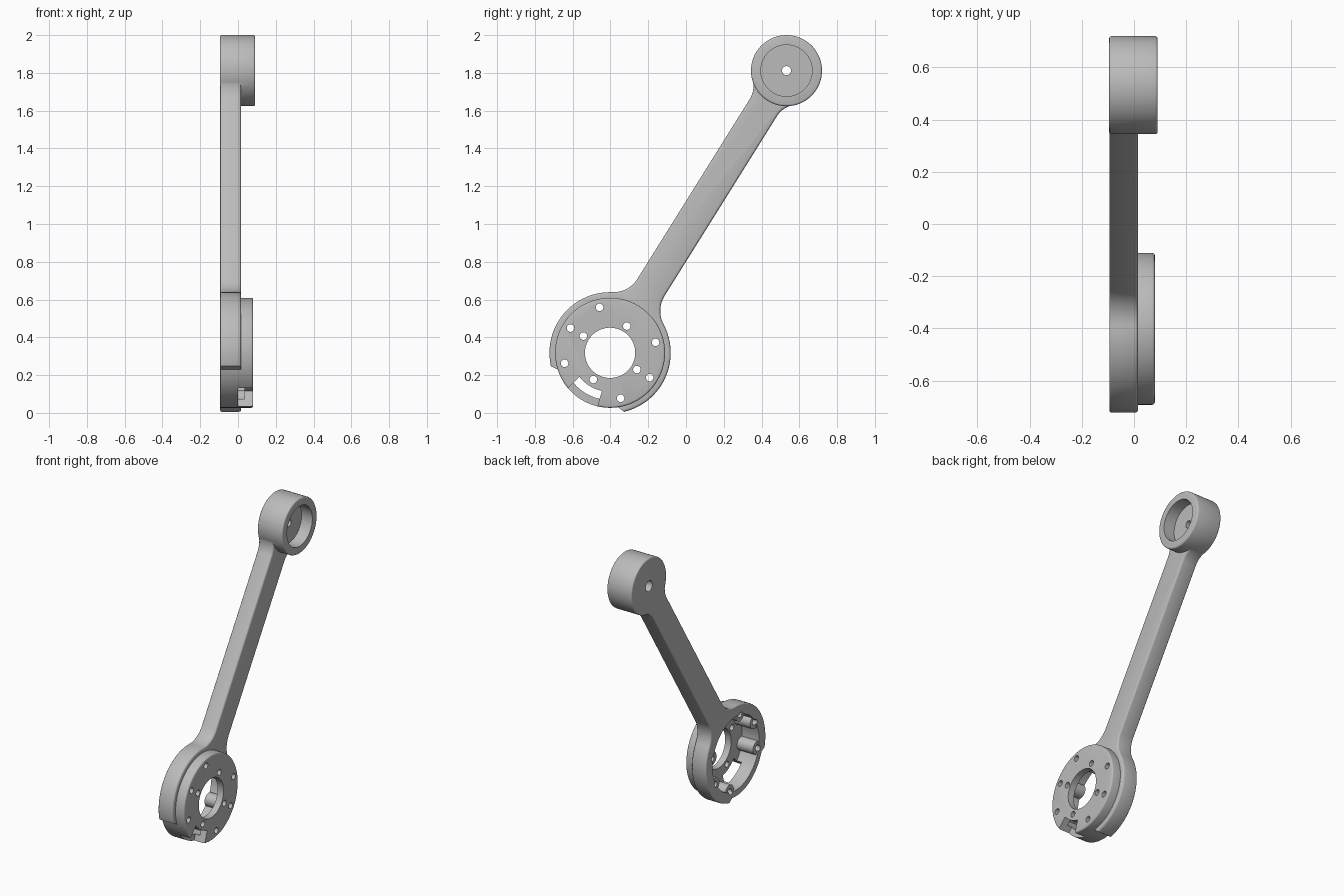
import bpy, bmesh, math

if "Cube" in bpy.data.objects:
    bpy.data.objects.remove(bpy.data.objects["Cube"])

grey = bpy.data.materials.new("grey")
grey.use_nodes = True
grey.diffuse_color = (0.5, 0.5, 0.5, 1)
grey.node_tree.nodes["Principled BSDF"].inputs["Base Color"].default_value = (0.5, 0.5, 0.5, 1)

LOW = (-0.402, 0.318)      # motor housing centre in (y, z)
TOP = (0.532, 1.812)       # end hub centre in (y, z)
DY, DZ = TOP[0] - LOW[0], TOP[1] - LOW[1]
LENGTH, ARM = math.hypot(DY, DZ), math.atan2(DZ, DY)
BACK = -0.094


def polar(centre, radius, angle):
    """Point at an angle in degrees, measured from the arm direction."""
    a = ARM + math.radians(angle)
    return centre[0] + radius * math.cos(a), centre[1] + radius * math.sin(a)


def arc(centre, radius, start, end, steps):
    return [polar(centre, radius, start + (end - start) * i / steps) for i in range(steps + 1)]


def prism(name, points, x0, x1, round_back=0, round_front=0):
    """Extrude a (y, z) outline along x, optionally rounding its end rims."""
    bm = bmesh.new()
    base = bm.faces.new([bm.verts.new((x0, y, z)) for y, z in points])
    moved = bmesh.ops.extrude_face_region(bm, geom=[base])["geom"]
    for v in moved:
        if isinstance(v, bmesh.types.BMVert):
            v.co.x = x1
    bmesh.ops.recalc_face_normals(bm, faces=bm.faces)
    for x, size in ((x0, round_back), (x1, round_front)):
        if size:
            rim = [e for e in bm.edges if all(abs(v.co.x - x) < 1e-5 for v in e.verts)]
            bmesh.ops.bevel(bm, geom=rim, offset=size, segments=3, profile=0.5, affect='EDGES')
    mesh = bpy.data.meshes.new(name)
    bm.to_mesh(mesh)
    bm.free()
    obj = bpy.data.objects.new(name, mesh)
    bpy.context.collection.objects.link(obj)
    mesh.materials.append(grey)
    return obj


def disc(name, centre, radius, x0, x1, sides=96, **rounding):
    return prism(name, arc(centre, radius, 0, 360, sides)[:-1], x0, x1, **rounding)


def combine(target, tool, operation='DIFFERENCE'):
    mod = target.modifiers.new("combine", 'BOOLEAN')
    mod.operation, mod.solver, mod.object = operation, 'EXACT', tool
    bpy.context.view_layer.objects.active = target
    bpy.ops.object.modifier_apply(modifier=mod.name)
    bpy.data.objects.remove(tool)


def blend(radius, fillet, half_width):
    """Fillet between a circle and the arm edge: contact angle, centre distance along the arm."""
    gap, side = radius + fillet, half_width + fillet
    return math.degrees(math.asin(side / gap)), math.sqrt(gap ** 2 - side ** 2)


# Flat body: lower ring, arm and upper eye in one filleted outline
HALF, R_LOW, R_TOP, F_LOW, F_TOP = 0.085, 0.321, 0.186, 0.15, 0.13
a_low, d_low = blend(R_LOW, F_LOW, HALF)
a_top, d_top = blend(R_TOP, F_TOP, HALF)


def fillet_centre(along, offset):
    base = polar(LOW, along, 0)
    return polar(base, offset, 90)


outline = arc(LOW, R_LOW, a_low, 360 - a_low, 84)
outline += arc(fillet_centre(d_low, -HALF - F_LOW), F_LOW, 180 - a_low, 90, 12)[1:]
outline += arc(fillet_centre(LENGTH - d_top, -HALF - F_TOP), F_TOP, 90, a_top, 10)
outline += arc(TOP, R_TOP, a_top - 180, 180 - a_top, 64)[1:]
outline += arc(fillet_centre(LENGTH - d_top, HALF + F_TOP), F_TOP, -a_top, -90, 10)[1:]
outline += arc(fillet_centre(d_low, HALF + F_LOW), F_LOW, -90, a_low - 180, 12)[:-1]
body = prism("swing_arm", outline, BACK, 0.016, round_back=0.008, round_front=0.012)

# Remove the ring flange opposite the arm
gap = [polar(LOW, r, 180 + a) for r, a in
       ((0.2, -39), (0.29, -40), (0.34, -48), (0.5, -48), (0.5, 0),
        (0.5, 48), (0.34, 48), (0.29, 40), (0.2, 39))]
combine(body, prism("flange_gap", gap, -0.2, 0.2))

# Raised drum and end hub
combine(body, disc("drum", LOW, 0.291, BACK + 0.001, 0.08, round_front=0.01), 'UNION')
combine(body, disc("end_hub", TOP, 0.188, BACK - 0.001, 0.091,
                   round_back=0.008, round_front=0.01), 'UNION')

# Rear cavity with screw bosses standing in it
screw_angles = [45 * k for k in range(8) if k not in (0, 4)]
cavity = disc("cavity", LOW, 0.25, -0.2, 0.035)
for angle in screw_angles:
    combine(cavity, disc("boss", polar(LOW, 0.247, angle), 0.045, -0.085, 0.1, sides=32))
combine(body, cavity)

# Shaft opening and screw holes
combine(body, disc("shaft_opening", LOW, 0.133, -0.2, 0.2))
for angle in screw_angles:
    combine(body, disc("screw_hole", polar(LOW, 0.247, angle), 0.02, -0.2, 0.2, sides=24))
for k in range(4):
    combine(body, disc("inner_hole", polar(LOW, 0.167, 90 * k), 0.02, -0.2, 0.2, sides=24))

# Cable slot breaking out through the drum rim
slot = arc(LOW, 0.206, 160, 200, 12) + arc(LOW, 0.35, 198, 163, 12)
combine(body, prism("cable_slot", slot, 0.0, 0.2))

# Bearing pocket, its through hole and rear counterbore
combine(body, disc("bearing_pocket", TOP, 0.136, 0.01, 0.2))
combine(body, disc("pin_hole", TOP, 0.024, -0.2, 0.2, sides=32))
combine(body, disc("counterbore", TOP, 0.036, -0.2, -0.03, sides=32))

# Smooth curved walls, keep machined edges crisp
bpy.ops.object.select_all(action='DESELECT')
body.select_set(True)
bpy.context.view_layer.objects.active = body
bpy.ops.object.shade_smooth_by_angle(angle=math.radians(35))
